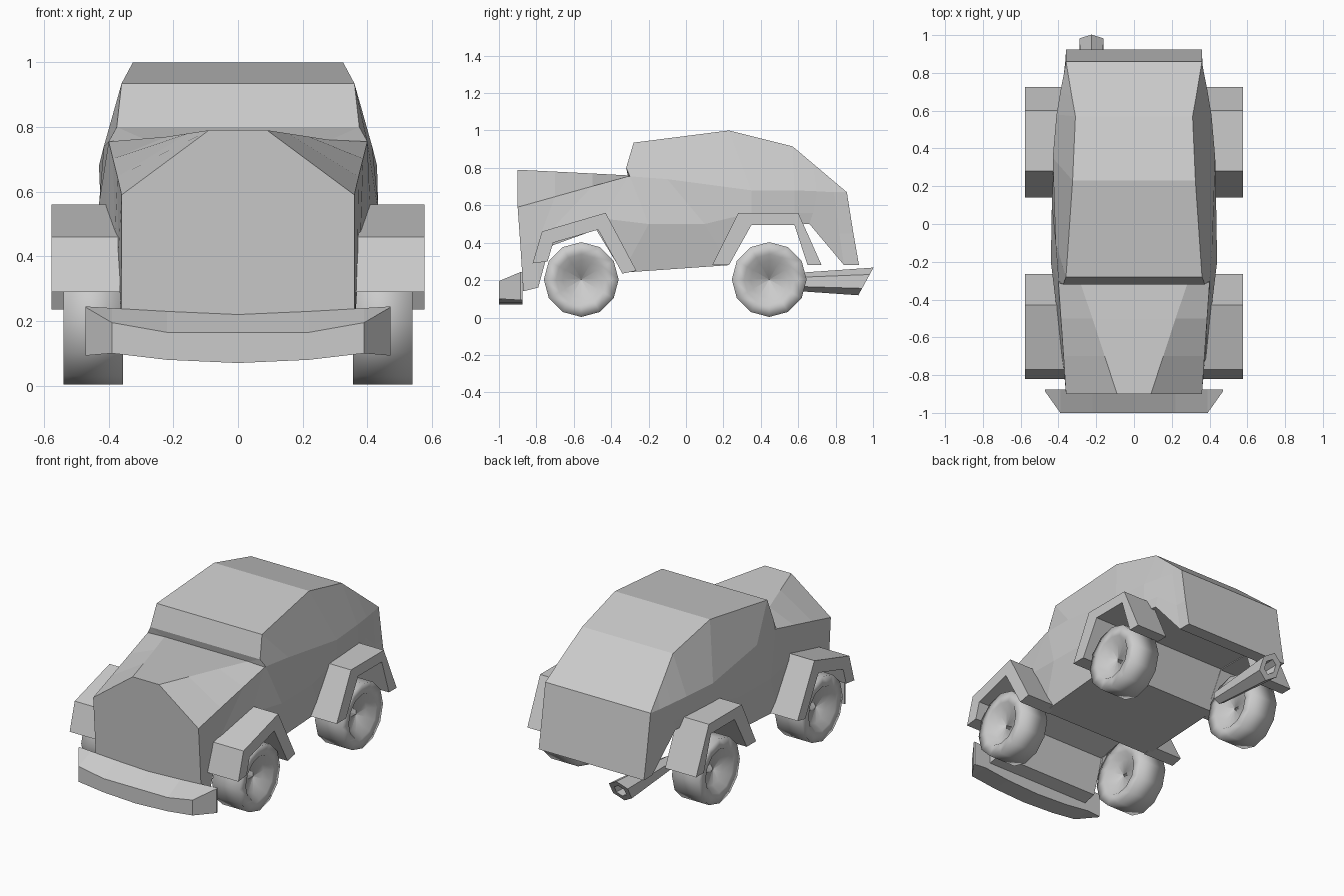
import bpy, bmesh
from math import cos, sin, pi

if "Cube" in bpy.data.objects:
    bpy.data.objects.remove(bpy.data.objects["Cube"])


def make_object(name, bm, smooth=False):
    bmesh.ops.remove_doubles(bm, verts=bm.verts, dist=0.0005)
    bmesh.ops.recalc_face_normals(bm, faces=bm.faces)
    for f in bm.faces:
        f.smooth = smooth
    mesh = bpy.data.meshes.new(name)
    bm.to_mesh(mesh)
    bm.free()
    obj = bpy.data.objects.new(name, mesh)
    bpy.context.collection.objects.link(obj)
    return obj


def loft(name, sections, closed=False, smooth=False):
    """Skin a row of closed cross-sections; cap the ends unless closed."""
    bm = bmesh.new()
    rings = [[bm.verts.new(p) for p in s] for s in sections]
    n = len(rings[0])
    pairs = list(zip(rings, rings[1:]))
    if closed:
        pairs.append((rings[-1], rings[0]))
    for a, b in pairs:
        for i in range(n):
            j = (i + 1) % n
            bm.faces.new((a[i], a[j], b[j], b[i]))
    if not closed:
        bm.faces.new(rings[0])
        bm.faces.new(rings[-1])
    return make_object(name, bm, smooth)


# Body: four lengthwise lines (y, z, half width), front to back
sill = [(-.87, .14, .36), (-.79, .16, .36), (-.73, .38, .37), (-.48, .47, .39),
        (-.34, .24, .39), (.23, .28, .40), (.35, .50, .41), (.58, .50, .40),
        (.66, .50, .39), (.845, .28, .36), (.925, .28, .36)]
waist = [(-.885, .38, .36), (-.79, .41, .37), (-.71, .48, .38), (-.45, .53, .41),
         (-.20, .50, .44), (.10, .50, .435), (.35, .56, .425), (.58, .56, .41),
         (.68, .56, .39), (.82, .45, .365), (.895, .45, .36)]
belt = [(-.90, .59, .36), (-.70, .646, .373), (-.50, .702, .387), (-.31, .755, .40),
        (-.30, .755, .40), (-.10, .74, .415), (.35, .68, .43), (.58, .68, .41),
        (.70, .675, .39), (.79, .67, .372), (.86, .67, .36)]
crown = [(-.90, .79, .09), (-.70, .78, .155), (-.50, .77, .22), (-.31, .76, .285),
         (-.32, .80, .375), (-.28, .935, .36), (.23, 1.0, .325), (.57, .915, .31),
         (.68, .822, .33), (.77, .746, .345), (.86, .67, .36)]
body_sections = []
for column in zip(sill, waist, belt, crown):
    right = [(x, y, z) for y, z, x in column]
    body_sections.append(right + [(-x, y, z) for x, y, z in reversed(right)])
loft("body", body_sections)

# Fenders: angular arch strips given as side profiles (y, z)
front_arch = [(-.82, .29), (-.77, .46), (-.43, .56), (-.265, .25),
              (-.34, .235), (-.47, .47), (-.71, .40), (-.74, .30)]
rear_arch = [(.14, .28), (.28, .56), (.60, .56), (.725, .28),
             (.65, .28), (.58, .495), (.35, .495), (.23, .28)]
# Wheels: lathed cross-section (radius, x) with dished hubs on both sides
tyre = [(.001, .495), (.10, .495), (.135, .54), (.2, .54),
        (.2, .355), (.135, .355), (.10, .39), (.001, .39)]
for side, s in (("right", 1), ("left", -1)):
    for end, arch, cy in (("front", front_arch, -.56), ("rear", rear_arch, .445)):
        loft(f"{end}_{side}_fender",
             [[(s * x, y, z) for y, z in arch] for x in (.365, .577)])
        angles = [2 * pi * k / 12 for k in range(12)]
        loft(f"{end}_{side}_wheel",
             [[(s * x, cy + r * sin(a), .203 + r * cos(a)) for r, x in tyre]
              for a in angles], closed=True, smooth=True)

# Front bumper: x, front y, front top z, back top z, bottom z
half = [(.0, -1, .165, .22, .07), (.22, -1, .165, .23, .08),
        (.39, -1, .195, .24, .10), (.472, -.885, .243, .245, .093)]
stations = [(-h[0],) + h[1:] for h in reversed(half[1:])] + half
loft("front_bumper", [[(x, fy, bz), (x, fy, ft), (x, -.875, bt), (x, -.875, bz)]
                      for x, fy, ft, bt, bz in stations])

# Exhaust: flared six-sided pipe with a slanted open end
pipe = []
for y, z, r, slant in ((.50, .19, .042, 0), (.962, .193, .074, .55),
                       (.962, .193, .040, .55), (.86, .191, .036, 0)):
    ring = []
    for k in range(6):
        a = pi * k / 3 + pi / 6
        dz = r * sin(a)
        ring.append((-.225 + r * cos(a), y + slant * dz, z + dz))
    pipe.append(ring)
loft("exhaust_pipe", pipe)
